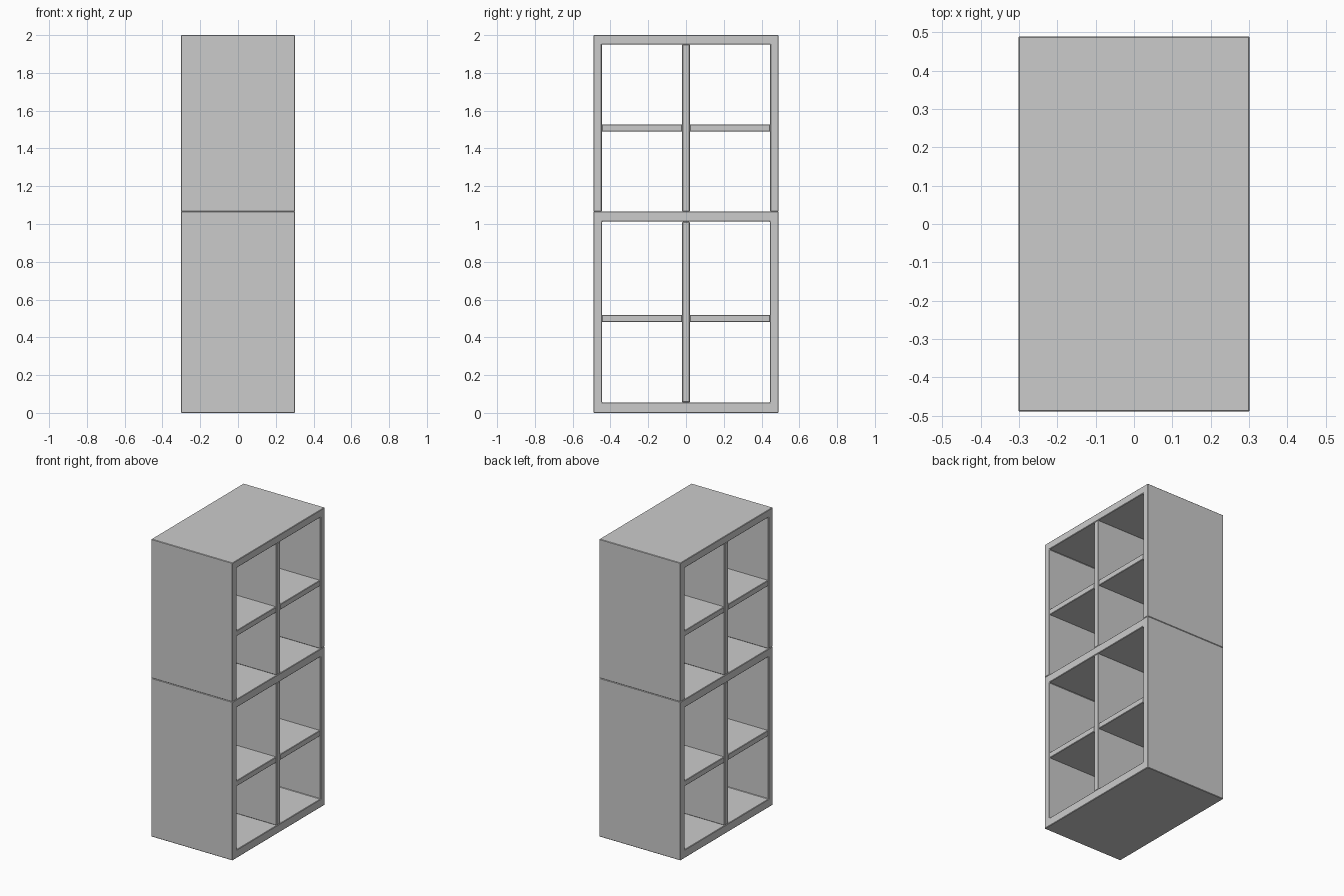
import bpy, bmesh

if "Cube" in bpy.data.objects:
    bpy.data.objects.remove(bpy.data.objects["Cube"])

HX, HY, WALL = 0.302, 0.49, 0.044     # half depth, half width, side wall thickness
IN = HY - WALL                        # inner half width
EDGE = 0.003                          # softened board edges


def finish(bm, name):
    bmesh.ops.recalc_face_normals(bm, faces=bm.faces)
    mesh = bpy.data.meshes.new(name)
    bm.to_mesh(mesh)
    bm.free()
    obj = bpy.data.objects.new(name, mesh)
    bpy.context.collection.objects.link(obj)
    mod = obj.modifiers.new("soft_edges", 'BEVEL')
    mod.width = EDGE
    mod.segments = 1
    mod.limit_method = 'ANGLE'
    return obj


def frame(name, outer, inner, closed):
    """Band between two (y, z) outlines, extruded through the depth."""
    bm = bmesh.new()
    o = [bm.verts.new((-HX, y, z)) for y, z in outer]
    i = [bm.verts.new((-HX, y, z)) for y, z in inner]
    n = len(o)
    faces = [bm.faces.new((o[k], o[(k + 1) % n], i[(k + 1) % n], i[k]))
             for k in range(n if closed else n - 1)]
    ext = bmesh.ops.extrude_face_region(bm, geom=faces)
    verts = [g for g in ext["geom"] if isinstance(g, bmesh.types.BMVert)]
    bmesh.ops.translate(bm, verts=verts, vec=(2 * HX, 0, 0))
    return finish(bm, name)


def board(name, hx, y0, y1, z0, z1):
    bm = bmesh.new()
    bmesh.ops.create_cube(bm, size=1)
    bmesh.ops.scale(bm, verts=bm.verts, vec=(2 * hx, y1 - y0, z1 - z0))
    bmesh.ops.translate(bm, verts=bm.verts, vec=(0, (y0 + y1) / 2, (z0 + z1) / 2))
    return finish(bm, name)


# Lower unit: closed ring
frame("lower_frame",
      [(-HY, 0), (-HY, 1.066), (HY, 1.066), (HY, 0)],
      [(-IN, 0.056), (-IN, 1.012), (IN, 1.012), (IN, 0.056)], True)

# Upper unit: open-bottomed arch standing on the lower one
frame("upper_frame",
      [(-HY, 1.066), (-HY, 2), (HY, 2), (HY, 1.066)],
      [(-IN, 1.066), (-IN, 1.95), (IN, 1.95), (IN, 1.066)], False)

# Central dividers and the shelves on either side of them
for label, z0, z1, shelf_z in (("lower", 0.056, 1.012, 0.499),
                               ("upper", 1.066, 1.95, 1.508)):
    board(label + "_divider", HX - 0.001, -0.02, 0.02, z0, z1)
    for side, y0, y1 in (("left", -IN, -0.02), ("right", 0.02, IN)):
        board(f"{label}_{side}_shelf", HX - 0.002, y0, y1,
              shelf_z - 0.019, shelf_z + 0.019)
